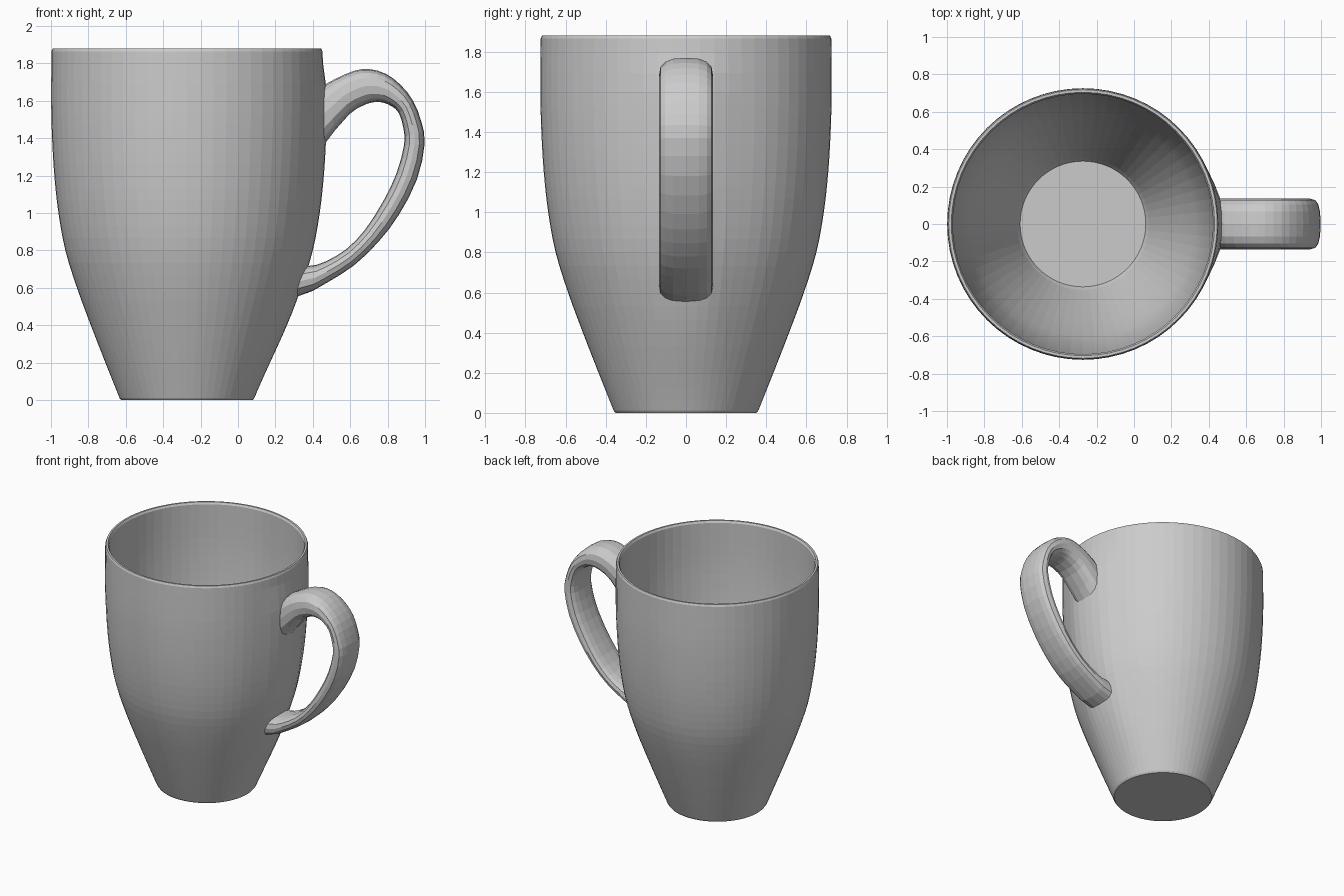
import bpy, bmesh, math

if "Cube" in bpy.data.objects:
    bpy.data.objects.remove(bpy.data.objects["Cube"])

CX, SEGS = -0.273, 64
WALL = 0.028


def smooth_points(pts, n):
    """Catmull-Rom through tuples of any dimension."""
    p = [pts[0]] + list(pts) + [pts[-1]]
    out = []
    for i in range(1, len(p) - 2):
        for k in range(n):
            t = k / n
            out.append(tuple(0.5 * (2 * b + (c - a) * t + (2 * a - 5 * b + 4 * c - d) * t ** 2
                                    + (3 * b - a - 3 * c + d) * t ** 3)
                             for a, b, c, d in zip(*p[i - 1:i + 3])))
    return out + [tuple(pts[-1])]


def step(a, b, v):
    t = min(1, max(0, (v - a) / (b - a)))
    return t * t * (3 - 2 * t)


def loft(name, rings):
    """Skin closed rings of points and cap both ends."""
    bm = bmesh.new()
    rows = [[bm.verts.new(p) for p in r] for r in rings]
    n = len(rows[0])
    for a, b in zip(rows, rows[1:]):
        for i in range(n):
            j = (i + 1) % n
            bm.faces.new((a[i], a[j], b[j], b[i]))
    bm.faces.new(rows[0])
    bm.faces.new(rows[-1])
    bmesh.ops.recalc_face_normals(bm, faces=bm.faces)
    me = bpy.data.meshes.new(name)
    bm.to_mesh(me)
    bm.free()
    ob = bpy.data.objects.new(name, me)
    bpy.context.collection.objects.link(ob)
    return ob


# Outer wall profile (radius, height)
outer = smooth_points([(0.361, 0.012), (0.436, 0.2), (0.514, 0.4), (0.588, 0.6), (0.65, 0.8),
                       (0.687, 1.0), (0.709, 1.2), (0.721, 1.4), (0.726, 1.6), (0.724, 1.865)], 3)


def radius(z):
    for (r0, z0), (r1, z1) in zip(outer, outer[1:]):
        if z <= z1:
            return r0 + (r1 - r0) * (z - z0) / (z1 - z0)
    return outer[-1][0]


def bulge(y, z):
    """The wall swells slightly where the handle joins."""
    return 0.023 * math.exp(-(y / 0.22) ** 4) * step(0, 0.5, z) * (1 - step(1.6, 1.86, z))


def ring(r, z, swell):
    pts = []
    for i in range(SEGS):
        a = 2 * math.pi * i / SEGS
        x, y = r * math.cos(a), r * math.sin(a)
        if swell and x > 0:
            x += bulge(y, z)
        pts.append((CX + x, y, z))
    return pts


# Cup: outside, rounded rim, inside and floor
rings = [ring(0.352, 0, False)] + [ring(r, z, True) for r, z in outer]
rings += [ring(0.718, 1.88, False), ring(0.704, 1.88, False)]
rings += [ring(r - WALL, z, False) for r, z in reversed(outer[1:])]
rings += [ring(0.336, 0.03, False)]
loft("cup", rings)

# Handle: outer edge x, z then inner edge x, z along the loop
rails = smooth_points([
    (0.45, 1.68, 0.45, 1.36), (0.53, 1.722, 0.595, 1.528), (0.62, 1.76, 0.67, 1.575),
    (0.70, 1.77, 0.72, 1.592), (0.79, 1.745, 0.77, 1.592), (0.87, 1.685, 0.82, 1.572),
    (0.936, 1.60, 0.86, 1.535), (0.98, 1.49, 0.885, 1.45), (0.998, 1.37, 0.888, 1.364),
    (0.957, 1.18, 0.848, 1.215), (0.86, 0.99, 0.78, 1.07), (0.75, 0.845, 0.68, 0.912),
    (0.62, 0.72, 0.58, 0.808), (0.48, 0.63, 0.47, 0.742), (0.34, 0.55, 0.39, 0.715)], 2)
SIDES, HALF = 16, 0.135
sections = []
for k, (ox, oz, ix, iz) in enumerate(rails):
    sec = []
    for i in range(SIDES):
        a = 2 * math.pi * i / SIDES
        c, s = math.cos(a), math.sin(a)
        u = math.copysign(abs(c) ** 0.75, c)
        y = HALF * math.copysign(abs(s) ** 0.75, s)
        x = (ox + ix) / 2 + u * (ox - ix) / 2
        z = (oz + iz) / 2 + u * (oz - iz) / 2
        if k in (0, len(rails) - 1):  # seat the ends just inside the wall
            x = CX + math.sqrt(radius(z) ** 2 - y * y) + bulge(y, z) - 0.012
        sec.append((x, y, z))
    sections.append(sec)
loft("handle", sections)
